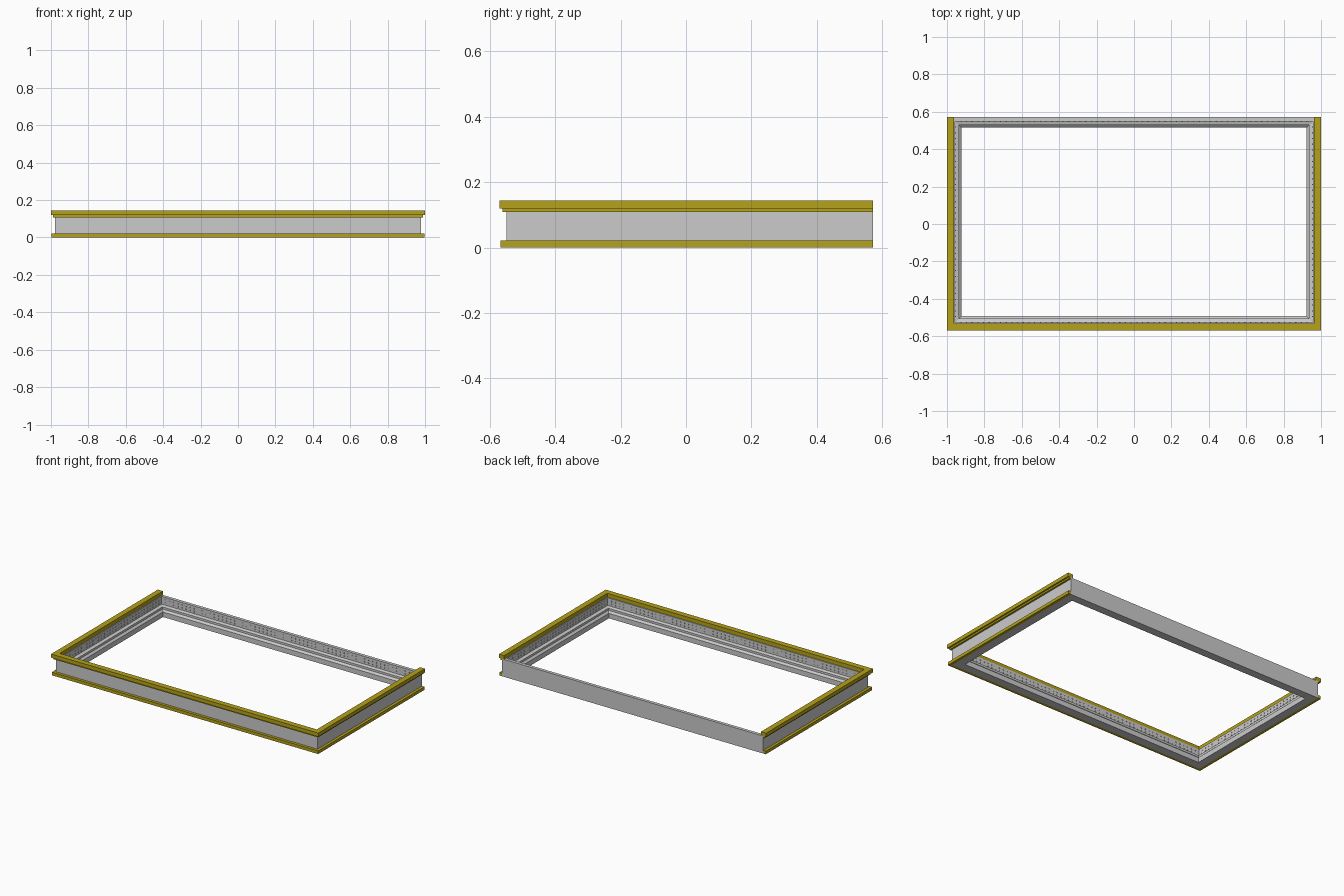
import bpy, bmesh
from mathutils import Matrix, Vector

if "Cube" in bpy.data.objects:
    bpy.data.objects.remove(bpy.data.objects["Cube"])

X, FRONT, BACK = 0.978, -0.548, 0.571   # outer faces of the grey wall

gold = bpy.data.materials.new("gold_paint")
gold.diffuse_color = (0.46, 0.36, 0.01, 1)
gold.use_nodes = True
gold.node_tree.nodes["Principled BSDF"].inputs["Base Color"].default_value = gold.diffuse_color


def finish(bm, name, mat=None):
    bmesh.ops.recalc_face_normals(bm, faces=bm.faces)
    me = bpy.data.meshes.new(name)
    bm.to_mesh(me)
    bm.free()
    ob = bpy.data.objects.new(name, me)
    bpy.context.collection.objects.link(ob)
    if mat:
        me.materials.append(mat)
    return ob


def sweep(name, profile, closed, mat=None):
    """Sweep an (outward offset, height) profile around the frame with mitred corners.
    Open sweeps cover right, front and left and stop flush with the back."""
    bm = bmesh.new()
    cols = []
    for o, z in profile:
        back = BACK + o if closed else BACK
        cols.append([bm.verts.new(p) for p in (
            (X + o, back, z), (X + o, FRONT - o, z),
            (-X - o, FRONT - o, z), (-X - o, back, z))])
    n = len(cols)
    for i in range(n):
        a, b = cols[i], cols[(i + 1) % n]
        for j in range(4 if closed else 3):
            k = (j + 1) % 4
            bm.faces.new((a[j], a[k], b[k], b[j]))
    if not closed:
        for j in (0, 3):
            bm.faces.new([c[j] for c in cols])
    return finish(bm, name, mat)


# Grey frame with stepped inner side and sloped sill
sweep("frame_wall", [(0, 0), (0, 0.118), (-0.022, 0.118), (-0.022, 0.066),
                     (-0.042, 0.060), (-0.042, 0.046), (-0.055, 0.034),
                     (-0.055, 0)], True)

# Gold trims on three sides: stepped cornice and base strip
sweep("top_trim", [(0, 0.108), (0.012, 0.108), (0.012, 0.119), (0.022, 0.119),
                   (0.022, 0.144), (-0.016, 0.144), (-0.016, 0.118),
                   (0, 0.118)], False, gold)
sweep("base_trim", [(0, 0), (0.019, 0), (0.019, 0.021), (0, 0.021)], False, gold)

# Rows of small studs along the inner faces
bm = bmesh.new()
inset, size, step = 0.022, 0.006, 0.03


def stud_row(start, end):
    start, end = Vector(start), Vector(end)
    count = int((end - start).length / step)
    for i in range(1, count):
        bmesh.ops.create_cube(bm, size=size, matrix=Matrix.Translation(
            start.lerp(end, i / count)))


for z in (0.08, 0.1):
    for y in (FRONT + inset, BACK - inset):
        stud_row((-X + inset, y, z), (X - inset, y, z))
    for x in (-X + inset, X - inset):
        stud_row((x, FRONT + inset, z), (x, BACK - inset, z))
finish(bm, "inner_studs")
